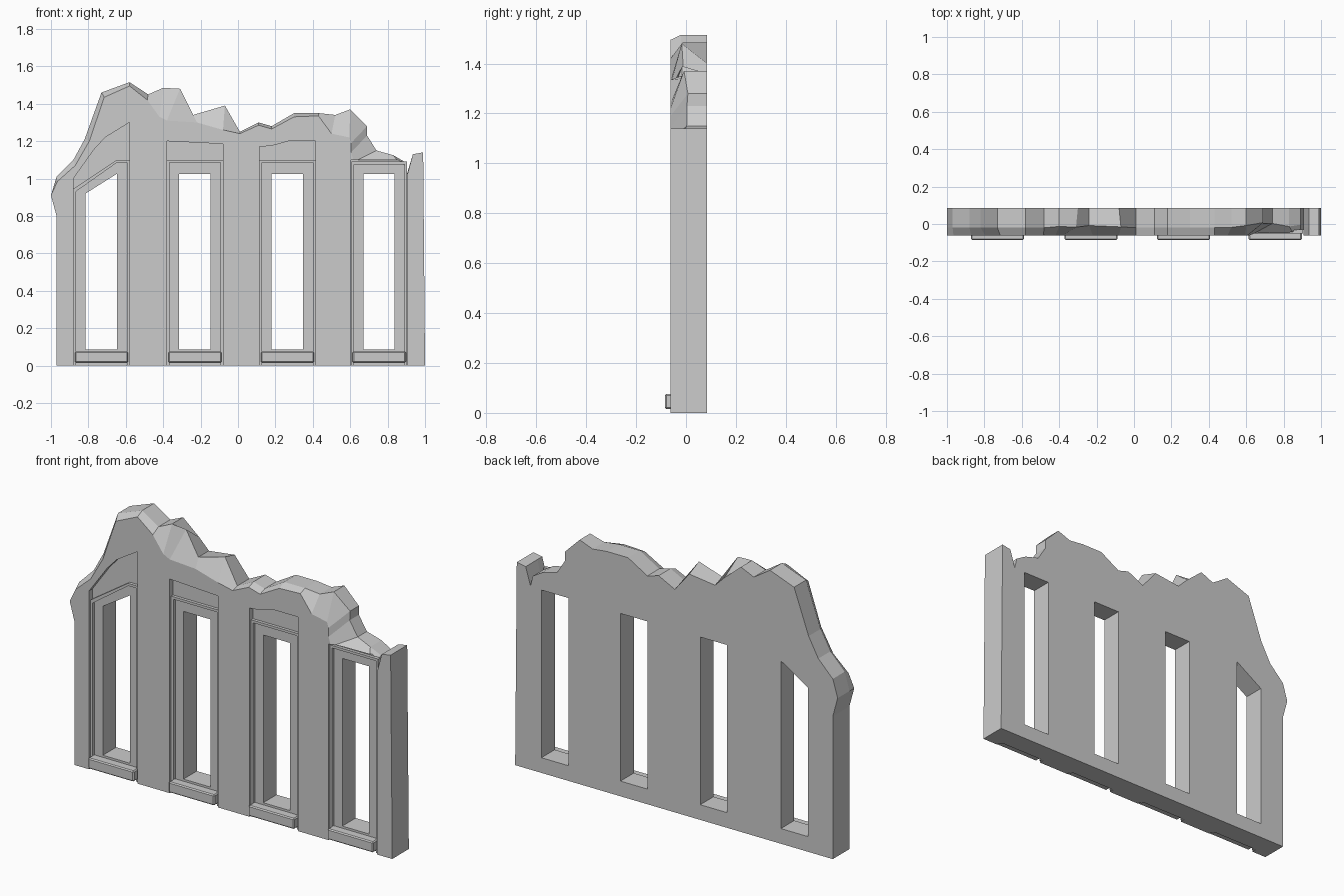
import bpy, bmesh, random

random.seed(4)
Y_FRONT, Y_RECESS, Y_BACK = -0.062, -0.033, 0.085


def loft(name, rings):
    """Solid from matching rings of points, capped at both ends."""
    bm = bmesh.new()
    vs = [[bm.verts.new(p) for p in r] for r in rings]
    n = len(rings[0])
    bm.faces.new(vs[0])
    bm.faces.new(vs[-1][::-1])
    for a, b in zip(vs, vs[1:]):
        for i in range(n):
            j = (i + 1) % n
            bm.faces.new((a[i], b[i], b[j], a[j]))
    bmesh.ops.recalc_face_normals(bm, faces=bm.faces)
    me = bpy.data.meshes.new(name)
    bm.to_mesh(me)
    bm.free()
    ob = bpy.data.objects.new(name, me)
    bpy.context.collection.objects.link(ob)
    return ob


def prism(name, pts, y0, y1):
    return loft(name, [[(x, y, z) for x, z in pts] for y in (y0, y1)])


def apply(ob, mod):
    bpy.context.view_layer.objects.active = ob
    bpy.ops.object.modifier_apply(modifier=mod.name)


def cut(ob, pts, y0, y1):
    c = prism("cutter", pts, y0, y1)
    c.hide_render = True
    m = ob.modifiers.new("cut", 'BOOLEAN')
    m.operation, m.solver, m.object = 'DIFFERENCE', 'EXACT', c
    apply(ob, m)
    bpy.data.objects.remove(c)


# broken wall: ridge outline and the lower front edge, left to right
ridge = [(-0.97, 0), (-0.97, 0.8), (-1.0, 0.91), (-0.97, 1.01), (-0.88, 1.10),
         (-0.82, 1.21), (-0.73, 1.46), (-0.58, 1.515), (-0.48, 1.45),
         (-0.40, 1.485), (-0.31, 1.48), (-0.24, 1.34), (-0.07, 1.39),
         (0.01, 1.25), (0.11, 1.30), (0.18, 1.28), (0.30, 1.35), (0.43, 1.35),
         (0.52, 1.34), (0.60, 1.37), (0.69, 1.28), (0.69, 1.23), (0.74, 1.15),
         (0.83, 1.125), (0.89, 1.09), (0.905, 1.03), (0.935, 1.13),
         (0.99, 1.14), (1.0, 0)]
front = [(-0.97, 0), (-0.97, 0.8), (-1.0, 0.91), (-0.965, 0.985), (-0.87, 1.07),
         (-0.795, 1.2), (-0.715, 1.435), (-0.58, 1.495), (-0.485, 1.42),
         (-0.42, 1.33), (-0.38, 1.31), (-0.22, 1.30), (-0.08, 1.26),
         (0.01, 1.24), (0.11, 1.285), (0.18, 1.265), (0.30, 1.33), (0.43, 1.335),
         (0.50, 1.24), (0.595, 1.22), (0.605, 1.19), (0.605, 1.14), (0.62, 1.09),
         (0.86, 1.085), (0.89, 1.05), (0.905, 1.02), (0.935, 1.13),
         (0.99, 1.14), (1.0, 0)]
back = list(ridge)
back[10] = (-0.30, 1.40)
back[12] = (-0.08, 1.36)
mid = []
for i, (x, z) in enumerate(ridge):
    lump = 9 <= i <= 12 or 18 <= i <= 25
    y = random.uniform(-0.02, 0.01) if lump else -0.02
    mid.append((x, y, z))
wall = loft("ruined_wall", [[(x, Y_FRONT, z) for x, z in front], mid,
                            [(x, Y_BACK, z) for x, z in back]])

# windows: left edge, left top of the frame, and the recess top edge (left to right)
windows = [(-0.88, 0.945, [(-0.88, 1.0), (-0.77, 1.155), (-0.71, 1.22), (-0.58, 1.30)]),
           (-0.38, 1.10, [(-0.38, 1.20), (-0.08, 1.185)]),
           (0.115, 1.10, [(0.115, 1.17), (0.18, 1.175), (0.27, 1.20), (0.415, 1.20)]),
           (0.605, 1.09, [(0.605, 1.10), (0.905, 1.10)])]

for i, (xl, zl, top) in enumerate(windows, 1):
    xr = xl + 0.30
    slanted = i == 1
    zt = 1.10 if slanted else zl
    # shallow recess and through opening
    cut(wall, [(xl, -0.1)] + top + [(xr, -0.1)], -0.2, Y_RECESS)
    cut(wall, [(xl + 0.065, 0.085), (xl + 0.065, 0.92 if slanted else 1.025),
               (xr - 0.068, 1.025), (xr - 0.068, 0.085)], -0.2, 0.2)
    # thin moulding round the frame
    t = 0.014
    e = 0.001
    outer = [(xl + e, 0.001), (xl + e, zl), (xr - 0.068, zt), (xr - e, zt), (xr - e, 0.001)]
    inner = [(xl + t, 0.001), (xl + t, zl - t), (xr - 0.066, zt - t),
             (xr - t, zt - t), (xr - t, 0.001)]
    prism(f"window_moulding_{i}", outer + inner[::-1], -0.05, Y_RECESS + 0.003)
    # projecting sill
    sill = prism(f"window_sill_{i}", [(xl + 0.008, 0.015), (xl + 0.008, 0.075),
                                      (xr - 0.008, 0.075), (xr - 0.008, 0.015)],
                 -0.085, Y_RECESS + 0.003)
    b = sill.modifiers.new("bevel", 'BEVEL')
    b.width, b.segments = 0.006, 1
    apply(sill, b)
